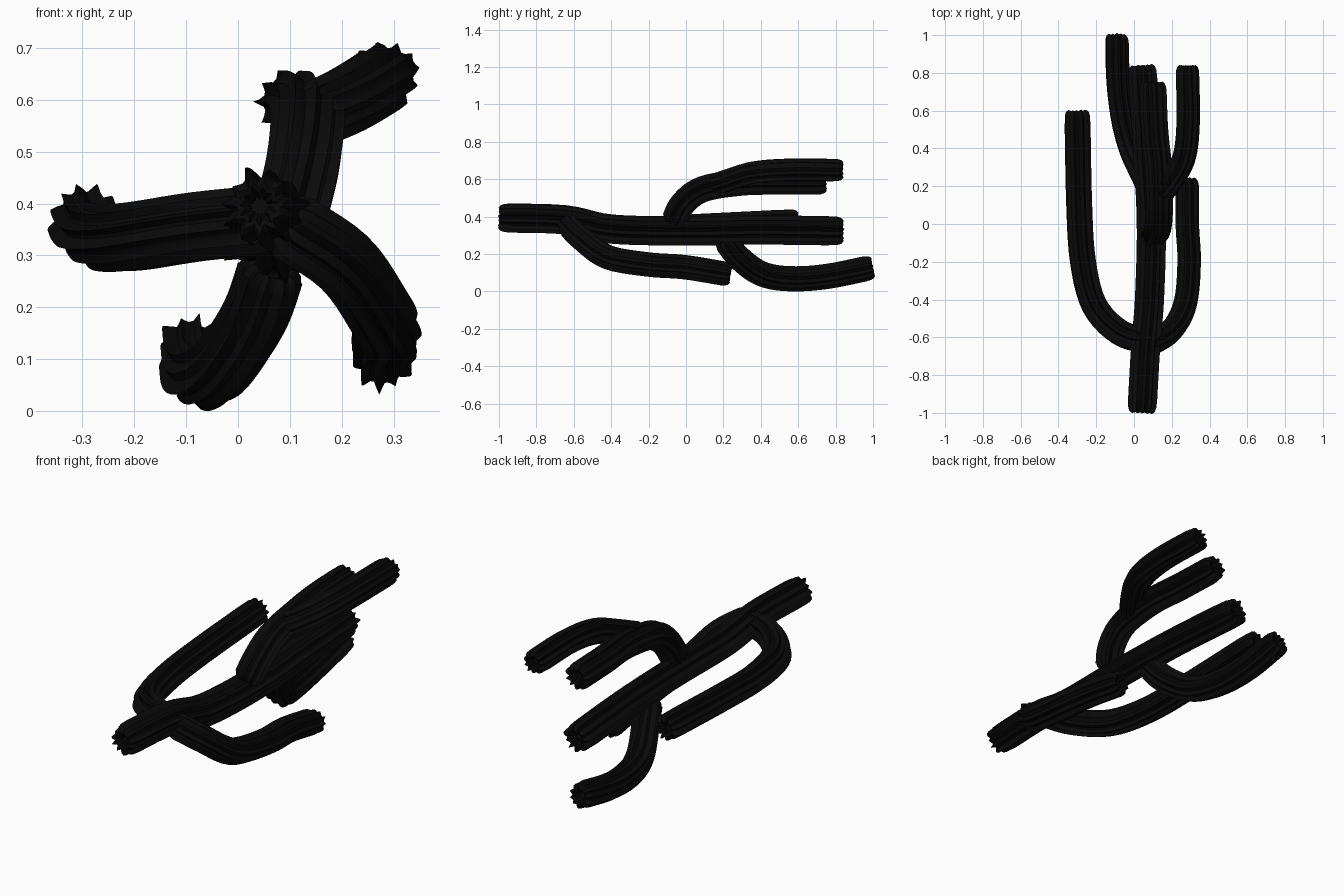
import bpy, bmesh, math, random
from mathutils import Vector

random.seed(4)
if "Cube" in bpy.data.objects:
    bpy.data.objects.remove(bpy.data.objects["Cube"], do_unlink=True)

black = bpy.data.materials.new("black")
black.use_nodes = True
colour = (0.003, 0.003, 0.003, 1)
black.diffuse_color = colour
black.node_tree.nodes["Principled BSDF"].inputs["Base Color"].default_value = colour


def spline(points, steps=5):
    """Smooth path through the points."""
    p = [Vector(q) for q in points]
    p = [2 * p[0] - p[1]] + p + [2 * p[-1] - p[-2]]
    path = []
    for a, b, c, d in zip(p, p[1:], p[2:], p[3:]):
        for i in range(steps):
            t = i / steps
            path.append(0.5 * (2 * b + (c - a) * t + (2 * a - 5 * b + 4 * c - d) * t * t
                               + (3 * b - a - 3 * c + d) * t ** 3))
    path.append(p[-2])
    return path


def ribbed_limb(name, points, radius, ribs=11):
    # uneven star section: thin crests between rounded valleys
    section = []
    for i in range(ribs):
        crest = random.uniform(0.98, 1.2)
        valley = random.uniform(0.76, 0.88)
        for k, r in enumerate((crest, (crest + valley) / 2 - 0.03, valley, valley + 0.04)):
            angle = (i + k / 4 + random.uniform(-0.06, 0.06)) * math.tau / ribs
            section.append((angle, r))
    path = spline(points)
    tangents = [(path[min(i + 1, len(path) - 1)] - path[max(i - 1, 0)]).normalized()
                for i in range(len(path))]
    side = tangents[0].orthogonal().normalized()

    # domed ends with a sunken centre: (distance along the axis, scale)
    dome = [(0, 0.97), (0.3, 0.88), (0.45, 0.7), (0.35, 0.5), (-0.1, 0.25)]
    tip = 0.45 * radius
    path[0] += tangents[0] * tip
    path[-1] -= tangents[-1] * tip
    rings = [(path[0], tangents[0], -d * radius, s) for d, s in reversed(dome)]
    rings += [(p, t, 0, 1) for p, t in zip(path[1:-1], tangents[1:-1])]
    rings += [(path[-1], tangents[-1], d * radius, s) for d, s in dome]

    bm = bmesh.new()
    loops = []
    for centre, tangent, shift, scale in rings:
        side = (side - tangent * side.dot(tangent)).normalized()
        up = tangent.cross(side)
        loop = []
        for angle, r in section:
            # crests reach further than valleys over the ends
            axial = shift * (0.4 + 0.6 * r)
            off = (side * math.cos(angle) + up * math.sin(angle)) * radius * r * scale
            loop.append(bm.verts.new(centre + tangent * axial + off))
        loops.append(loop)
    n = len(section)
    for a, b in zip(loops, loops[1:]):
        for i in range(n):
            bm.faces.new((a[i], a[(i + 1) % n], b[(i + 1) % n], b[i]))
    bm.faces.new(reversed(loops[0]))
    bm.faces.new(loops[-1])
    bmesh.ops.recalc_face_normals(bm, faces=bm.faces)
    mesh = bpy.data.meshes.new(name)
    bm.to_mesh(mesh)
    bm.free()
    mesh.materials.append(black)
    obj = bpy.data.objects.new(name, mesh)
    bpy.context.collection.objects.link(obj)
    bpy.ops.object.select_all(action="DESELECT")
    obj.select_set(True)
    bpy.context.view_layer.objects.active = obj
    bpy.ops.object.shade_smooth_by_angle(angle=math.radians(35))


# Main stem lying along y
ribbed_limb("trunk", [(0.04, -1, 0.395), (0.06, -0.65, 0.385), (0.08, -0.4, 0.335),
                      (0.09, 0, 0.325), (0.07, 0.4, 0.33), (0.04, 0.84, 0.325)], 0.068)
# Front pair of arms
ribbed_limb("left_lower_arm", [(0.08, -0.64, 0.37), (0.2, -0.56, 0.29), (0.27, -0.42, 0.19),
                               (0.29, -0.2, 0.15), (0.28, 0, 0.135), (0.28, 0.24, 0.095)], 0.06)
ribbed_limb("right_arm", [(0.07, -0.62, 0.37), (-0.08, -0.57, 0.355), (-0.21, -0.43, 0.335),
                          (-0.27, -0.2, 0.335), (-0.29, 0.1, 0.35), (-0.3, 0.6, 0.375)], 0.06)
# Back arms
ribbed_limb("bottom_arm", [(0.07, 0.2, 0.28), (0.035, 0.28, 0.18), (-0.02, 0.4, 0.095),
                           (-0.06, 0.55, 0.068), (-0.085, 0.75, 0.08), (-0.092, 1, 0.13)], 0.06)
ribbed_limb("top_arm", [(0.1, -0.07, 0.37), (0.125, -0.02, 0.47), (0.135, 0.09, 0.55),
                        (0.13, 0.3, 0.585), (0.11, 0.5, 0.59), (0.1, 0.75, 0.59)], 0.063)
ribbed_limb("top_side_arm", [(0.14, 0.15, 0.57), (0.21, 0.24, 0.6), (0.27, 0.36, 0.635),
                             (0.29, 0.55, 0.65), (0.285, 0.84, 0.648)], 0.06)
